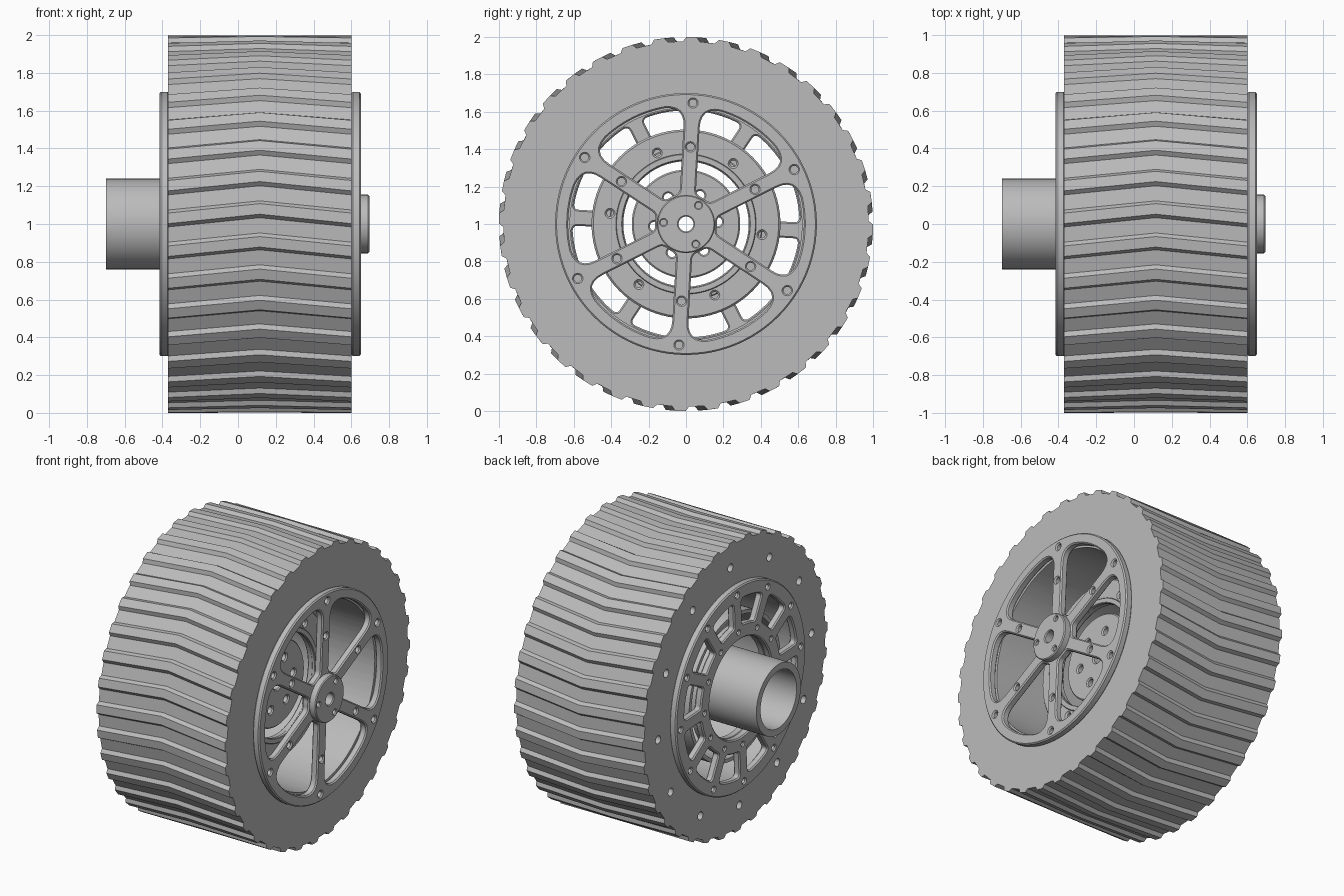
import bpy, bmesh, math
from math import pi, cos, sin, asin, radians
from mathutils import Matrix

if "Cube" in bpy.data.objects:
    bpy.data.objects.remove(bpy.data.objects["Cube"])

grey = bpy.data.materials.new("light grey")
grey.use_nodes = True
grey.diffuse_color = (0.5, 0.5, 0.5, 1)
grey.node_tree.nodes["Principled BSDF"].inputs["Base Color"].default_value = (0.5, 0.5, 0.5, 1)

PHASE = radians(26.7)          # angle of the first spoke
# Plate drawing plane (X, Y, thickness) -> (y, z, x), with the axle at z = 1
AXLE = Matrix(((0, 0, 1, 0), (1, 0, 0, 0), (0, 1, 0, 1), (0, 0, 0, 1)))
parts = []


def polar(r, a):
    return r * cos(a), r * sin(a)


def circle(r, at=(0, 0), n=96):
    return [(at[0] + r * cos(2 * pi * i / n), at[1] + r * sin(2 * pi * i / n)) for i in range(n)]


def bolt_holes(count, ring, r, start):
    return [circle(r, polar(ring, start + 2 * pi * i / count), 20) for i in range(count)]


def round_corner(p, c, q, n=6):
    pts = []
    for i in range(n + 1):
        t = i / n
        pts.append(tuple((1 - t) ** 2 * p[k] + 2 * t * (1 - t) * c[k] + t * t * q[k] for k in (0, 1)))
    return pts


def windows(count, r_in, r_out, half_spoke, soft_in, soft_out):
    """Rounded openings between straight spokes."""
    loops = []
    for i in range(count):
        mid = PHASE + (2 * i + 1) * pi / count

        def edge(r, side):
            return mid + side * (pi / count - asin(half_spoke / r))

        def corner(r, side, along, soft):
            a = edge(r, side)
            on_arc = polar(r, a - side * soft / r)
            on_spoke = polar(r + along, edge(r + along, side))
            return round_corner(on_spoke, polar(r, a), on_arc)

        def arc(r, soft):
            a = edge(r, 1) - soft / r
            b = edge(r, -1) + soft / r
            return [polar(r, a + (b - a) * k / 12) for k in range(1, 12)]

        loops.append(corner(r_out, 1, -soft_out, soft_out) + arc(r_out, soft_out)
                     + corner(r_out, -1, -soft_out, soft_out)[::-1]
                     + corner(r_in, -1, soft_in, soft_in)
                     + arc(r_in, soft_in)[::-1]
                     + corner(r_in, 1, soft_in, soft_in)[::-1])
    return loops


def finish(name, mesh):
    mesh.materials.clear()
    mesh.materials.append(grey)
    ob = bpy.data.objects.new(name, mesh)
    bpy.context.collection.objects.link(ob)
    parts.append(ob)
    return ob


def plate(name, x0, x1, loops, bevel=0.0):
    """Flat plate across the axle: the first loop is the outline, the rest are openings."""
    cu = bpy.data.curves.new(name, 'CURVE')
    cu.dimensions = '2D'
    cu.fill_mode = 'BOTH'
    cu.extrude = (x1 - x0) / 2 - bevel
    cu.bevel_depth = bevel
    cu.bevel_resolution = 0
    cu.offset = -bevel
    for loop in loops:
        sp = cu.splines.new('POLY')
        sp.points.add(len(loop) - 1)
        for p, co in zip(sp.points, loop):
            p.co = (co[0], co[1], 0, 1)
        sp.use_cyclic_u = True
    tmp = bpy.data.objects.new(name + "_outline", cu)
    bpy.context.collection.objects.link(tmp)
    dg = bpy.context.evaluated_depsgraph_get()
    mesh = bpy.data.meshes.new_from_object(tmp.evaluated_get(dg))
    bpy.data.objects.remove(tmp)
    mesh.transform(Matrix.Translation(((x0 + x1) / 2, 0, 0)) @ AXLE)
    mesh.name = name
    return finish(name, mesh)


# Tyre: chevron tread, flat sidewalls, open bore
X_BACK, X_MID, X_FRONT, BORE = -0.37, 0.115, 0.60, 0.62
RIBS = 36
PITCH = 2 * pi / RIBS
RIB = [(-0.046, 0.977), (-0.028, 1.0), (0.028, 1.0), (0.046, 0.977)]
bm = bmesh.new()


def tyre_ring(x, twist, bore=False):
    ring = []
    for i in range(RIBS):
        for a, r in RIB:
            y, z = polar(BORE if bore else r, pi - 0.08 + twist + i * PITCH + a)
            ring.append(bm.verts.new((x, y, 1 + z)))
    return ring


rings = [tyre_ring(X_BACK, 0.05), tyre_ring(X_MID, 0), tyre_ring(X_FRONT, 0.05),
         tyre_ring(X_FRONT, 0.05, True), tyre_ring(X_BACK, 0.05, True)]
for a, b in zip(rings, rings[1:] + rings[:1]):
    for i in range(len(a)):
        j = (i + 1) % len(a)
        bm.faces.new((a[i], a[j], b[j], b[i]))
bmesh.ops.recalc_face_normals(bm, faces=bm.faces)
mesh = bpy.data.meshes.new("tyre")
bm.to_mesh(mesh)
bm.free()
tyre = finish("tyre", mesh)

# Blind holes in the back sidewall
bm = bmesh.new()
for i in range(12):
    y, z = polar(0.83, PHASE + i * pi / 6)
    bmesh.ops.create_cone(bm, cap_ends=True, segments=20, radius1=0.027, radius2=0.027, depth=0.2,
                          matrix=Matrix.Translation((X_BACK, y, 1 + z)) @ Matrix.Rotation(pi / 2, 4, 'Y'))
mesh = bpy.data.meshes.new("sidewall_hole_cutter")
bm.to_mesh(mesh)
bm.free()
cutter = bpy.data.objects.new("sidewall_hole_cutter", mesh)
bpy.context.collection.objects.link(cutter)
cut = tyre.modifiers.new("holes", 'BOOLEAN')
cut.operation, cut.solver, cut.object = 'DIFFERENCE', 'EXACT', cutter
dg = bpy.context.evaluated_depsgraph_get()
drilled = bpy.data.meshes.new_from_object(tyre.evaluated_get(dg))
tyre.modifiers.clear()
tyre.data = drilled
bpy.data.objects.remove(cutter)

# Front wheel plate with six spokes, and its hub boss
plate("front_spoke_plate", 0.60, 0.65,
      [circle(0.70), circle(0.04, n=32)] + windows(6, 0.165, 0.63, 0.043, 0.03, 0.11)
      + bolt_holes(6, 0.648, 0.02, PHASE) + bolt_holes(6, 0.413, 0.02, PHASE), 0.008)
plate("front_hub", 0.59, 0.695,
      [circle(0.155, n=64), circle(0.04, n=32)] + bolt_holes(3, 0.12, 0.016, radians(56)), 0.006)

# Back wheel plate with twelve spokes, and its inner collar
plate("back_spoke_plate", -0.415, -0.365,
      [circle(0.70), circle(0.335)] + windows(12, 0.43, 0.607, 0.043, 0.02, 0.03)
      + bolt_holes(12, 0.65, 0.016, PHASE) + bolt_holes(12, 0.39, 0.012, PHASE), 0.008)
plate("back_collar", -0.37, -0.32, [circle(0.41), circle(0.335)], 0.006)

# Inner drum carrying the bolted ring
plate("drum_wall", -0.37, 0.29, [circle(0.495), circle(0.47)])
plate("drum_ring", 0.28, 0.33,
      [circle(0.505), circle(0.345)] + bolt_holes(6, 0.41, 0.017, radians(52)), 0.01)
plate("drum_ring_lip", 0.32, 0.345, [circle(0.375), circle(0.34)], 0.004)

# Axle tube and the motor flange closing its inner end
plate("axle_tube", -0.70, 0.24, [circle(0.24), circle(0.195)])
plate("motor_flange", 0.23, 0.30,
      [circle(0.29), circle(0.04, n=32)] + bolt_holes(6, 0.17, 0.024, radians(4)), 0.008)

# Smooth curved walls, keep corners crisp
bpy.ops.object.select_all(action='DESELECT')
for ob in parts:
    ob.select_set(True)
bpy.context.view_layer.objects.active = tyre
bpy.ops.object.shade_smooth_by_angle(angle=radians(25))
